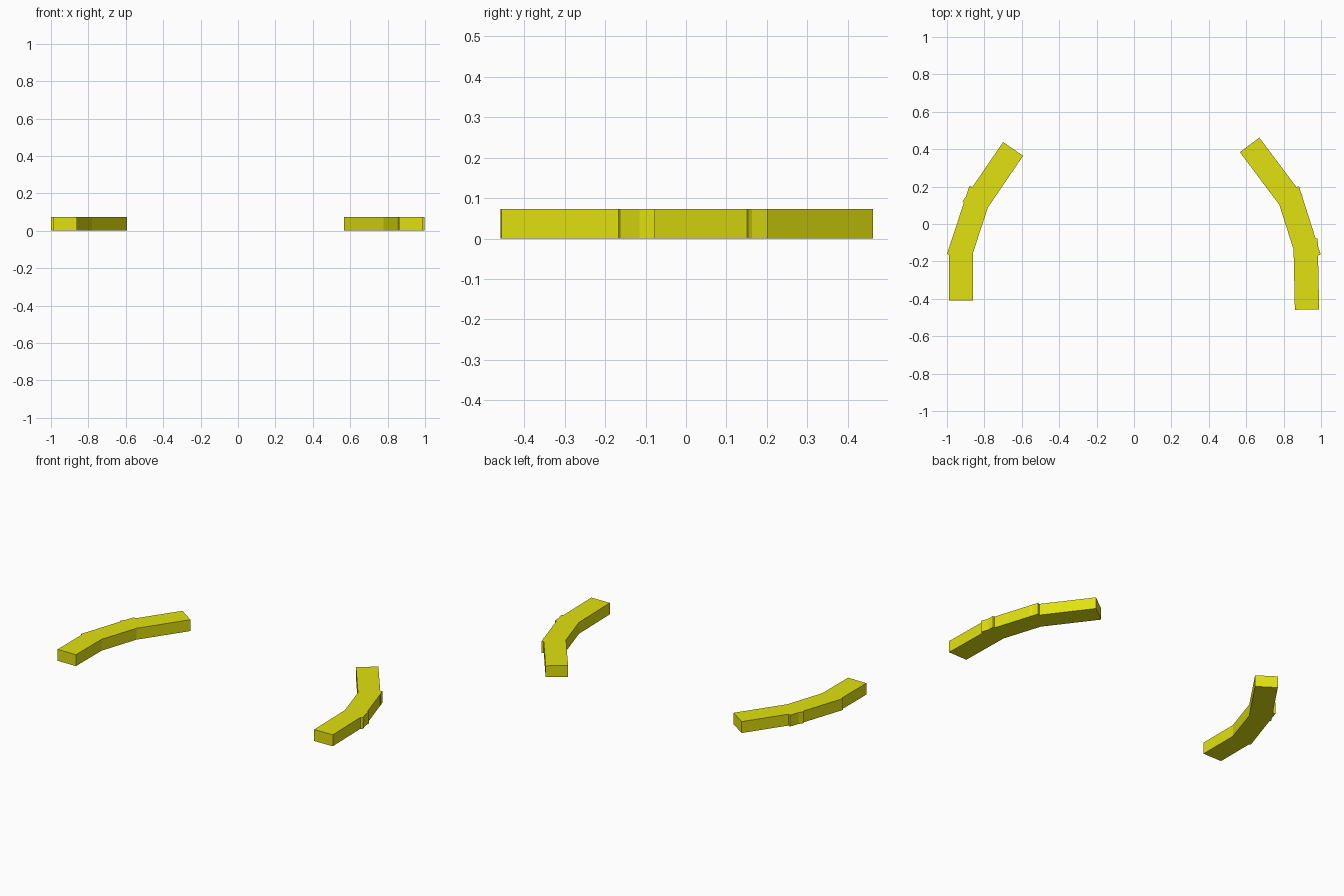
import bpy, bmesh
from mathutils import Vector

if "Cube" in bpy.data.objects:
    bpy.data.objects.remove(bpy.data.objects["Cube"])

HEIGHT = 0.073
WIDTH = 0.13

yellow = bpy.data.materials.new("yellow")
yellow.diffuse_color = (0.75, 0.75, 0.005, 1)
yellow.use_nodes = True
yellow.node_tree.nodes["Principled BSDF"].inputs["Base Color"].default_value = yellow.diffuse_color


def segment(name, start, end, side):
    """Straight block whose outer edge runs start -> end; side = +1 extends to its right."""
    a, b = Vector(start), Vector(end)
    d = (b - a).normalized()
    across = Vector((d.y, -d.x)) * WIDTH * side
    bm = bmesh.new()
    base = [bm.verts.new((p.x, p.y, 0)) for p in (a, b, b + across, a + across)]
    face = bm.faces.new(base)
    top = bmesh.ops.extrude_face_region(bm, geom=[face])["geom"]
    bmesh.ops.translate(bm, vec=(0, 0, HEIGHT),
                        verts=[g for g in top if isinstance(g, bmesh.types.BMVert)])
    bmesh.ops.recalc_face_normals(bm, faces=bm.faces)
    mesh = bpy.data.meshes.new(name)
    bm.to_mesh(mesh)
    bm.free()
    mesh.materials.append(yellow)
    bpy.context.collection.objects.link(bpy.data.objects.new(name, mesh))


# Left curved barrier: three overlapping blocks
segment("left_front_block", (-0.99, -0.41), (-0.99, -0.13), 1)
segment("left_middle_block", (-1.0, -0.16), (-0.88, 0.203), 1)
segment("left_back_block", (-0.917, 0.12), (-0.70, 0.438), 1)

# Right curved barrier: three overlapping blocks
segment("right_front_block", (0.99, -0.456), (0.982, -0.077), -1)
segment("right_middle_block", (0.998, -0.163), (0.882, 0.202), -1)
segment("right_back_block", (0.902, 0.153), (0.67, 0.462), -1)
